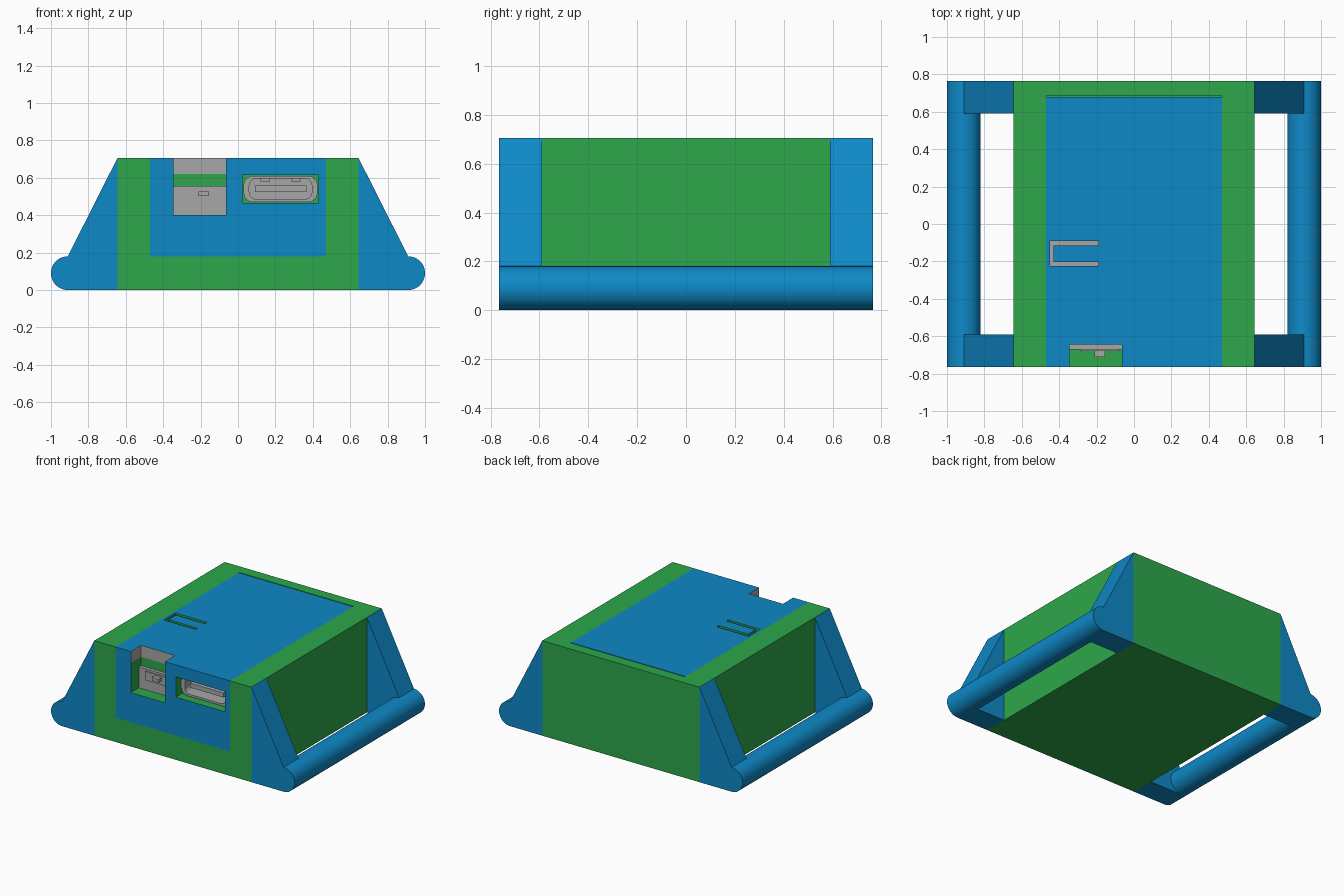
import bpy, bmesh, math

if "Cube" in bpy.data.objects:
    bpy.data.objects.remove(bpy.data.objects["Cube"])


def material(name, rgb):
    m = bpy.data.materials.new(name)
    m.diffuse_color = (*rgb, 1)
    m.use_nodes = True
    m.node_tree.nodes["Principled BSDF"].inputs["Base Color"].default_value = m.diffuse_color
    return m


BLUE = material("blue plastic", (0.0044, 0.25, 0.57))
GREEN = material("green plastic", (0.026, 0.39, 0.07))
GRAY = material("gray metal", (0.39, 0.39, 0.39))


def finish(name, bm, mat):
    bmesh.ops.recalc_face_normals(bm, faces=bm.faces)
    me = bpy.data.meshes.new(name)
    bm.to_mesh(me)
    bm.free()
    me.materials.append(mat)
    ob = bpy.data.objects.new(name, me)
    bpy.context.collection.objects.link(ob)
    return ob


def prism(name, pts, y0, y1, mat):
    """Extrude an (x, z) outline from y0 to y1."""
    bm = bmesh.new()
    a = [bm.verts.new((x, y0, z)) for x, z in pts]
    b = [bm.verts.new((x, y1, z)) for x, z in pts]
    bm.faces.new(a)
    bm.faces.new(b[::-1])
    for i in range(len(pts)):
        j = (i + 1) % len(pts)
        bm.faces.new((a[i], b[i], b[j], a[j]))
    return finish(name, bm, mat)


def box(name, x0, x1, y0, y1, z0, z1, mat):
    return prism(name, [(x0, z0), (x1, z0), (x1, z1), (x0, z1)], y0, y1, mat)


def cut(target, cutter):
    cutter.hide_render = True
    cutter.hide_viewport = True
    m = target.modifiers.new(cutter.name, 'BOOLEAN')
    m.operation, m.solver, m.object = 'DIFFERENCE', 'EXACT', cutter
    m.material_mode = 'TRANSFER'


def rounded(x0, x1, z0, z1, r, n=6):
    pts = []
    for k, (cx, cz) in enumerate([(x1 - r, z1 - r), (x0 + r, z1 - r),
                                  (x0 + r, z0 + r), (x1 - r, z0 + r)]):
        for i in range(n + 1):
            t = math.pi / 2 * (k + i / n)
            pts.append((cx + r * math.cos(t), cz + r * math.sin(t)))
    return pts


# Main body with the pocket for the insert
H = 0.705
body = box("body", -0.645, 0.645, -0.765, 0.765, 0, H, GREEN)
cut(body, box("pocket_cutter", -0.47, 0.47, -0.9, 0.685, 0.18, 0.9, GREEN))

# Insert with button notch, port opening and U-shaped slot
insert = box("insert", -0.47, 0.47, -0.765, 0.678, 0.18, H, BLUE)
cut(insert, box("notch_cutter", -0.345, -0.065, -0.9, -0.645, 0.4, 0.62, GREEN))
cut(insert, box("notch_top_cutter", -0.345, -0.065, -0.9, -0.645, 0.61, 0.9, GRAY))
cut(insert, box("port_cutter", 0.025, 0.43, -0.9, -0.55, 0.465, 0.615, GREEN))
cut(insert, box("slot_side_cutter", -0.45, -0.43, -0.225, -0.09, 0.62, 0.9, GREEN))
for name, y0, y1 in (("slot_back", -0.115, -0.09), ("slot_front", -0.225, -0.203)):
    cut(insert, box(name + "_cutter", -0.44, -0.19, y0, y1, 0.62, 0.9, GREEN))
    box(name + "_floor", -0.45, -0.19, y0, y1, 0.61, 0.63, GRAY)
box("slot_side_floor", -0.45, -0.43, -0.203, -0.115, 0.61, 0.63, GRAY)

# Switch inside the notch
box("switch_body", -0.345, -0.065, -0.67, -0.645, 0.4, 0.555, GRAY)
box("switch_plate", -0.29, -0.08, -0.678, -0.67, 0.475, 0.54, GRAY)
box("switch_lever", -0.21, -0.155, -0.71, -0.67, 0.503, 0.528, GRAY)

# Port shell: rounded metal sleeve with contact tongue
shell = prism("port_shell", rounded(0.03, 0.425, 0.47, 0.61, 0.05), -0.71, -0.55, GRAY)
cut(shell, prism("port_cavity_cutter", rounded(0.06, 0.395, 0.485, 0.597, 0.04),
                 -0.9, -0.58, GRAY))
box("port_tongue", 0.09, 0.365, -0.69, -0.57, 0.525, 0.558, GRAY)
for x in (0.145, 0.31):
    box("port_spring", x - 0.025, x + 0.025, -0.70, -0.6, 0.58, 0.6, GRAY)

# Side legs and rounded runners
for side, s in (("left", -1), ("right", 1)):
    leg = [(s * x, z) for x, z in ((0.645, 0), (0.91, 0), (0.91, 0.18), (0.645, H))]
    for end, y0, y1 in (("front", -0.765, -0.59), ("back", 0.59, 0.765)):
        prism(f"{side}_{end}_leg", leg, y0, y1, BLUE)
    circle = [(s * 0.91 + 0.09 * math.cos(t), 0.09 + 0.09 * math.sin(t))
              for t in (2 * math.pi * i / 48 for i in range(48))]
    rod = prism(f"{side}_runner", circle, -0.765, 0.765, BLUE)
    bpy.context.view_layer.objects.active = rod
    rod.select_set(True)
    bpy.ops.object.shade_smooth_by_angle(angle=math.radians(30))
    rod.select_set(False)
